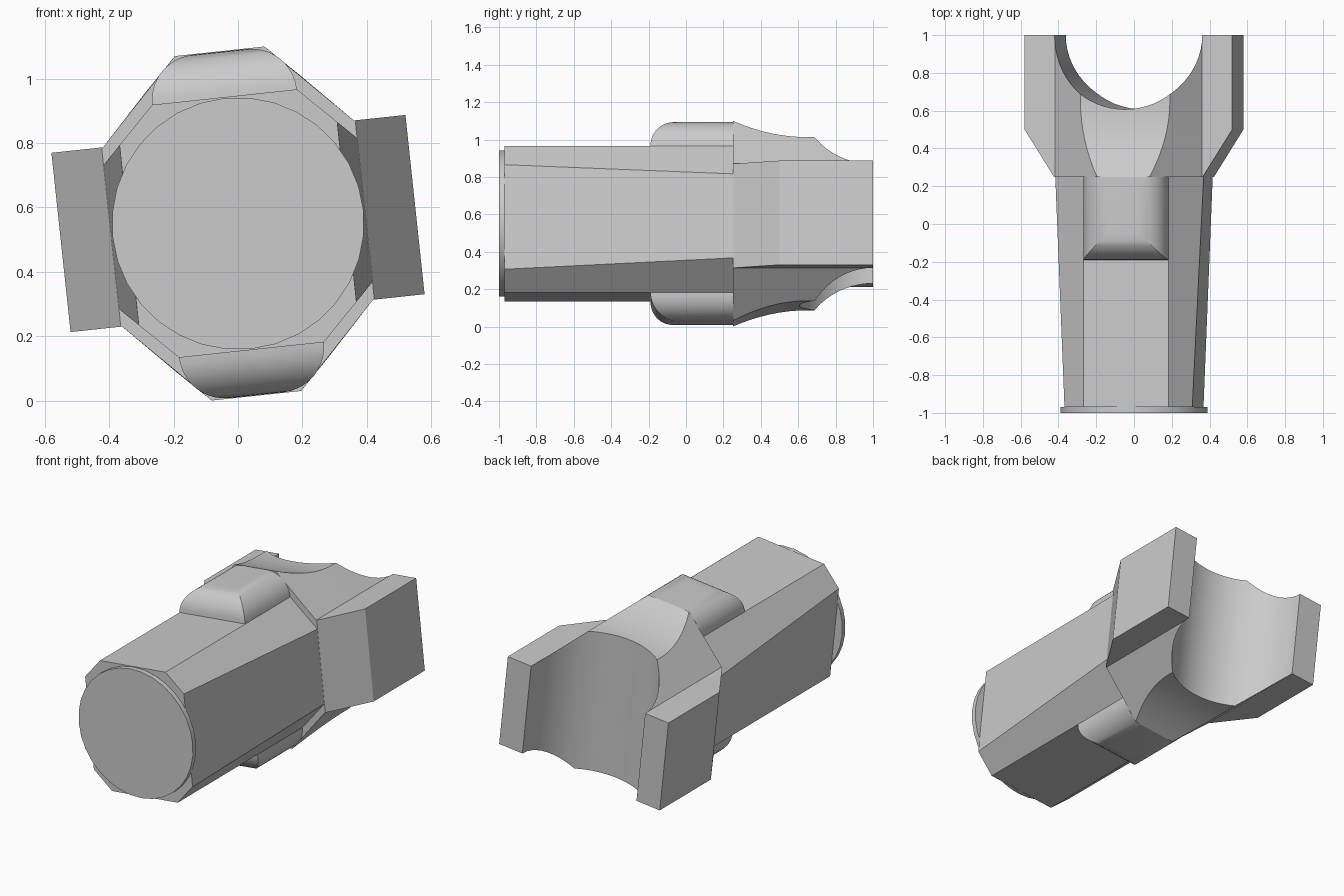
import bpy, bmesh
from math import radians, sin, cos, pi
from mathutils import Matrix

if "Cube" in bpy.data.objects:
    bpy.data.objects.remove(bpy.data.objects["Cube"], do_unlink=True)

grey = bpy.data.materials.new("plain grey")
grey.use_nodes = True
grey.diffuse_color = (0.6, 0.6, 0.6, 1)
grey.node_tree.nodes["Principled BSDF"].inputs["Base Color"].default_value = (0.6, 0.6, 0.6, 1)

# The whole part is rolled slightly about its long axis
ROLL = Matrix.Translation((0, 0, 0.55)) @ Matrix.Rotation(radians(-6.1), 4, 'Y')


def finish(name, bm):
    bmesh.ops.recalc_face_normals(bm, faces=bm.faces)
    bm.transform(ROLL)
    mesh = bpy.data.meshes.new(name)
    bm.to_mesh(mesh)
    bm.free()
    mesh.materials.append(grey)
    obj = bpy.data.objects.new(name, mesh)
    bpy.context.collection.objects.link(obj)
    return obj


def smooth(obj):
    bpy.ops.object.select_all(action='DESELECT')
    obj.select_set(True)
    bpy.context.view_layer.objects.active = obj
    bpy.ops.object.shade_smooth_by_angle(angle=radians(25))


def loft(name, rings):
    bm = bmesh.new()
    loops = [[bm.verts.new(p) for p in ring] for ring in rings]
    n = len(loops[0])
    for a, b in zip(loops, loops[1:]):
        for i in range(n):
            j = (i + 1) % n
            bm.faces.new((a[i], a[j], b[j], b[i]))
    bm.faces.new(loops[0])
    bm.faces.new(loops[-1])
    return finish(name, bm)


def cylinder(name, radius, depth, matrix, segments):
    bm = bmesh.new()
    bmesh.ops.create_cone(bm, cap_ends=True, segments=segments, radius1=radius,
                          radius2=radius, depth=depth, matrix=matrix)
    return finish(name, bm)


def mirrored(quarter, y):
    """Close a ring from its upper right quarter, listed from top to side."""
    right = quarter + [(u, -v) for u, v in reversed(quarter)]
    return [(u, y, v) for u, v in right + [(-u, v) for u, v in reversed(right)]]


# Eight-sided body, widening to the back on constant corner planes
def body_ring(y, half_width):
    return mirrored([(0.226, 0.395), (half_width, 0.621 - half_width)], y)


smooth(loft("body", [body_ring(-0.97, 0.34), body_ring(0.25, 0.395)]))

# Round plate on the front end
plate = Matrix.Translation((0, -0.985, 0)) @ Matrix.Rotation(pi / 2, 4, 'X')
smooth(cylinder("front_disc", 0.392, 0.03, plate, 32))

# Rounded shoulders above and below
STEPS, R = 10, 0.141
for name, side in (("top_shoulder", 1), ("bottom_shoulder", -1)):
    rings = []
    for i in range(STEPS + 1):
        t = i / STEPS * pi / 2
        inset = R * (1 - cos(t))
        u, y, v = 0.226 - inset, -0.19 + inset, side * (0.395 + R * sin(t))
        rings.append([(-u, y, v), (u, y, v), (u, 0.25, v), (-u, 0.25, v)])
    smooth(loft(name, rings))


# Forked yoke with hollowed top and bottom and flared side arms
def yoke_ring(y):
    v = 0.44 + 0.098 * (max(0, 0.65 - y) / 0.4) ** 2
    arm = 0.396 + 0.157 * min(1, (y - 0.25) / 0.25)
    return mirrored([(0.678 - v, v), (0.392, 0.28), (arm, 0.28)], y)


yoke = loft("yoke", [yoke_ring(0.25 + 0.05 * i) for i in range(9)] + [yoke_ring(1)])

# Round bore that opens the fork
bore = cylinder("bore_cutter", 0.393, 2, Matrix.Translation((0, 1, 0)), 64)
bore.hide_render = True
cut = yoke.modifiers.new("bore", 'BOOLEAN')
cut.operation = 'DIFFERENCE'
cut.solver = 'EXACT'
cut.object = bore
bpy.context.view_layer.objects.active = yoke
bpy.ops.object.modifier_apply(modifier=cut.name)
bpy.data.objects.remove(bore, do_unlink=True)
smooth(yoke)
